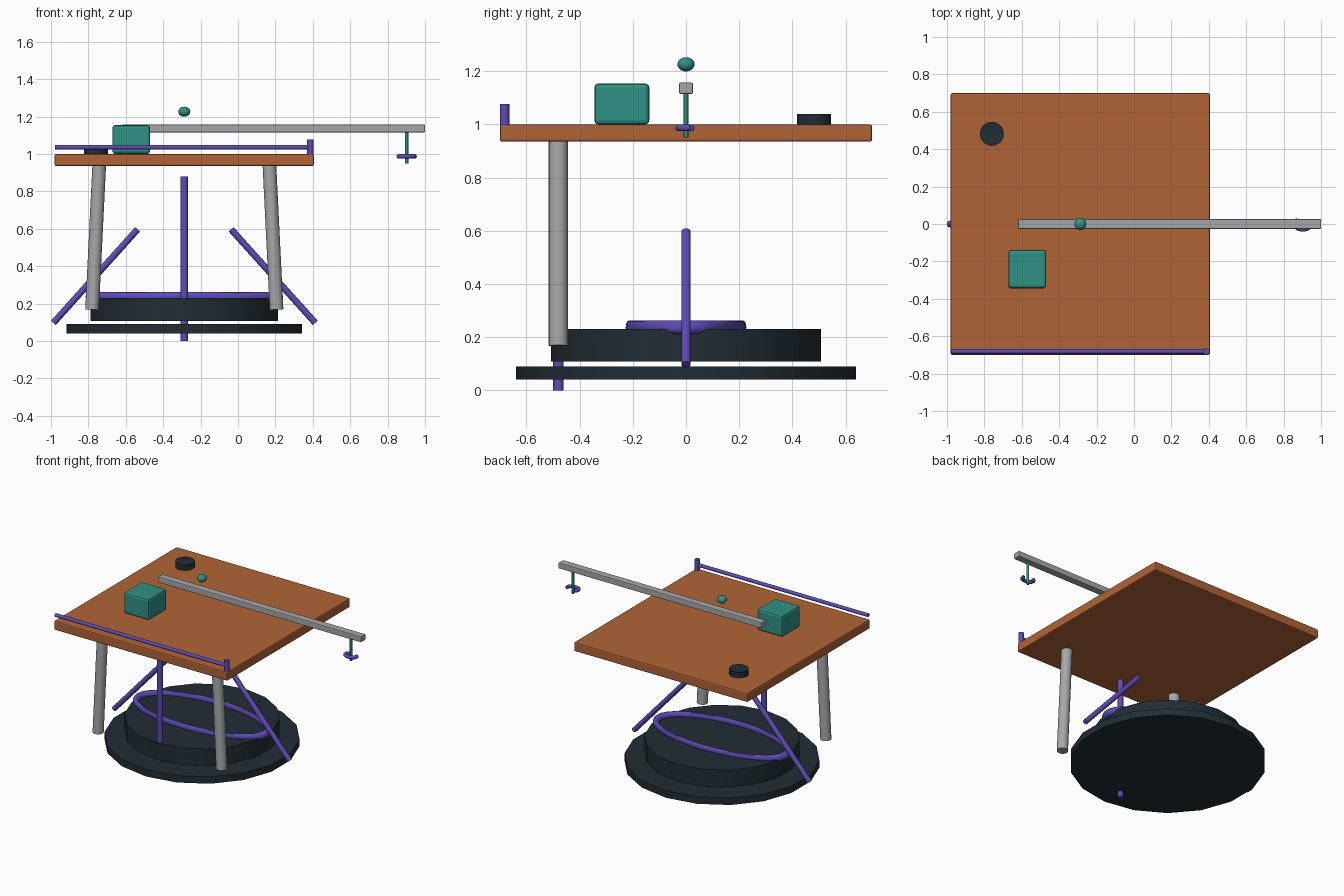
import bpy
import math
from mathutils import Vector

cube = bpy.data.objects.get("Cube")
if cube:
    bpy.data.objects.remove(cube, do_unlink=True)


def material(name, rgb):
    m = bpy.data.materials.new(name)
    m.use_nodes = True
    m.diffuse_color = (*rgb, 1)
    m.node_tree.nodes["Principled BSDF"].inputs["Base Color"].default_value = (*rgb, 1)
    return m


WOOD = material("orange wood", (0.434, 0.127, 0.037))
PURPLE = material("purple", (0.112, 0.071, 0.46))
TEAL = material("teal", (0.028, 0.285, 0.235))
METAL = material("grey metal", (0.38, 0.39, 0.405))
DARK = material("dark slate", (0.0145, 0.0255, 0.0345))

CX = -0.287  # middle of the table and the base


def finish(name, mat, smooth=True):
    ob = bpy.context.object
    ob.name = name
    ob.data.materials.append(mat)
    bpy.ops.object.transform_apply(location=False, rotation=False, scale=True)
    if smooth:
        bpy.ops.object.shade_smooth_by_angle(angle=math.radians(35))
    return ob


def box(name, mat, low, high, bevel):
    low, high = Vector(low), Vector(high)
    bpy.ops.mesh.primitive_cube_add(size=1, location=(low + high) / 2)
    bpy.context.object.scale = high - low
    ob = finish(name, mat, smooth=False)
    mod = ob.modifiers.new("rounded edges", "BEVEL")
    mod.width = bevel
    mod.segments = 2
    return ob


def rod(name, mat, start, end, radius, sides=20):
    start, end = Vector(start), Vector(end)
    axis = end - start
    bpy.ops.mesh.primitive_cylinder_add(vertices=sides, radius=radius, depth=axis.length,
                                        location=(start + end) / 2)
    ob = bpy.context.object
    ob.rotation_euler = Vector((0, 0, 1)).rotation_difference(axis).to_euler()
    return finish(name, mat)


# Round base and drum
rod("base_plate", DARK, (CX, 0, 0.04), (CX, 0, 0.09), 0.64, 18)
rod("base_drum", DARK, (CX, 0, 0.108), (CX, 0, 0.23), 0.508, 18)

# Oval foot ring lying on the drum
bpy.ops.mesh.primitive_torus_add(major_radius=0.502, minor_radius=0.026, major_segments=64,
                                 minor_segments=12, location=(CX, 0, 0.236))
bpy.context.object.scale = (1, 0.43, 1)
finish("foot_ring", PURPLE)

# Splayed legs and slanted struts, one of each per side
for side, label in ((-1, "right"), (1, "left")):
    rod(f"{label}_leg", METAL, (CX + side * 0.493, -0.48, 0.168),
        (CX + side * 0.455, -0.48, 0.94), 0.0365)
    rod(f"{label}_strut", PURPLE, (CX + side * 0.7, 0, 0.097),
        (CX + side * 0.25, 0, 0.597), 0.0175)
rod("front_post", PURPLE, (CX, -0.48, 0), (CX, -0.48, 0.88), 0.02)

# Table top and the things on it
box("table_top", WOOD, (-0.98, -0.7, 0.935), (0.405, 0.7, 1.0), 0.008)
rod("round_puck", DARK, (-0.76, 0.482, 0.99), (-0.76, 0.482, 1.04), 0.064, 32)
box("teal_box", TEAL, (-0.672, -0.345, 1.0), (-0.47, -0.138, 1.154), 0.015)

# Front rail with its end post
rail = rod("front_rail", PURPLE, (-0.978, -0.682, 1.036), (0.388, -0.682, 1.036), 0.0125)
rod("rail_post", PURPLE, (0.387, -0.682, 0.97), (0.387, -0.682, 1.076), 0.0175)

# Long arm, floating knob and hanging rod
box("long_arm", METAL, (-0.62, -0.026, 1.115), (1.0, 0.026, 1.157), 0.005)
bpy.ops.mesh.primitive_uv_sphere_add(segments=24, ring_count=14, radius=0.032,
                                     location=(CX, 0, 1.226))
bpy.context.object.scale = (1, 1, 0.83)
finish("knob", TEAL)
rod("hanging_rod", TEAL, (0.902, 0, 0.95), (0.902, 0, 1.12), 0.0085, 16)

# Open hook around the hanging rod
curve = bpy.data.curves.new("hook", "CURVE")
curve.dimensions = "3D"
curve.bevel_depth = 0.0125
curve.bevel_resolution = 3
curve.use_fill_caps = True
steps = 24
spline = curve.splines.new("POLY")
spline.points.add(steps)
for i, point in enumerate(spline.points):
    a = math.radians(130 + 250 * i / steps)
    point.co = (0.042 * math.cos(a), 0.028 * math.sin(a), 0, 1)
curve.materials.append(PURPLE)
hook = bpy.data.objects.new("hook", curve)
hook.location = (0.902, 0, 0.987)
bpy.context.collection.objects.link(hook)
